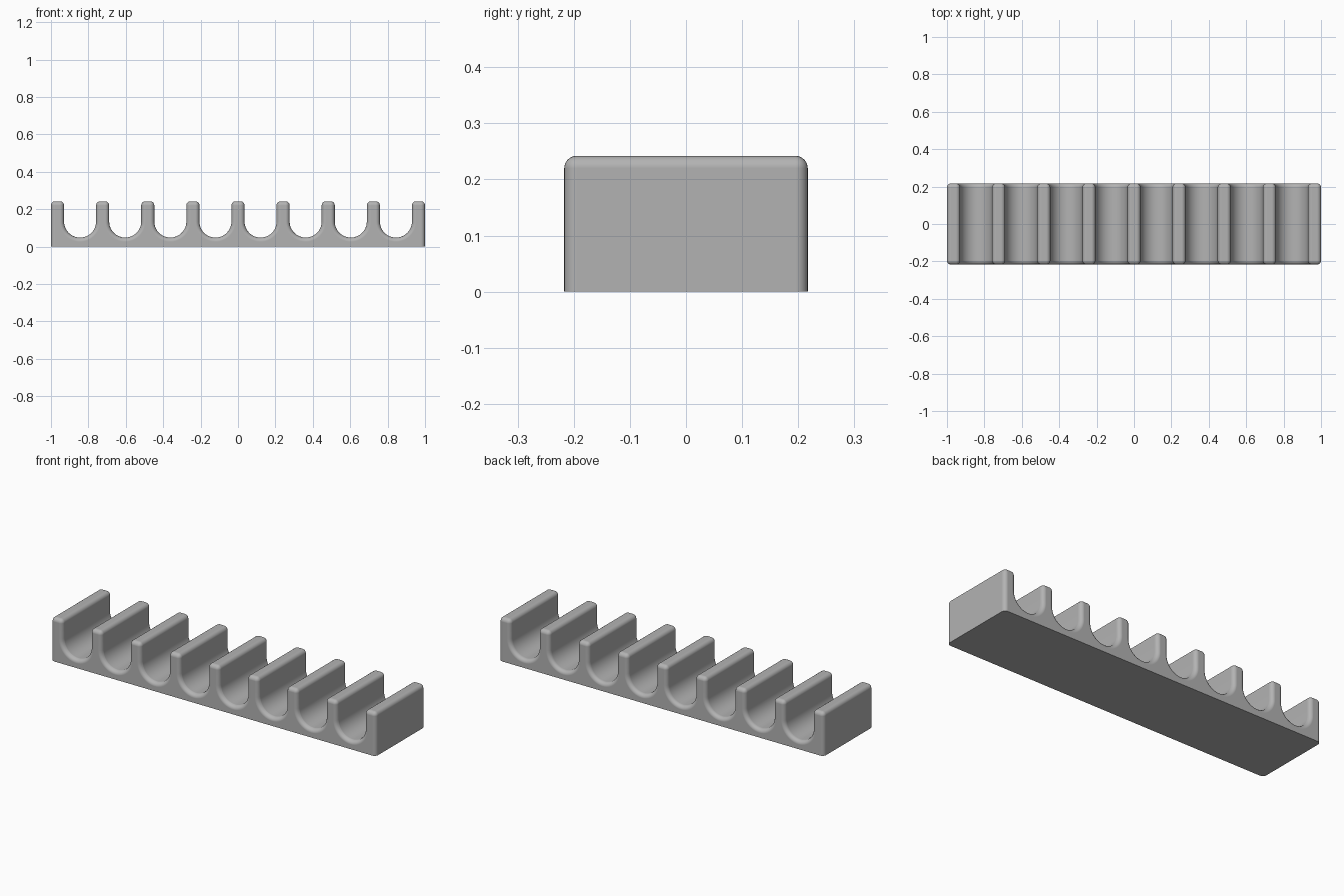
import bpy, bmesh, math

if "Cube" in bpy.data.objects:
    bpy.data.objects.remove(bpy.data.objects["Cube"])

SLOTS, RIB, HEIGHT, HALF_DEPTH = 8, 0.07, 0.242, 0.217
FLOOR, FILLET, ARC = 0.048, 0.022, 24
PITCH = (2 - RIB) / SLOTS
R = (PITCH - RIB) / 2          # slot radius

# Comb profile: flat base, ribs with round-bottomed slots between them
profile = [(1, 0), (-1, 0), (-1, HEIGHT)]
for i in range(SLOTS):
    cx = -1 + RIB / 2 + PITCH * (i + 0.5)
    profile.append((cx - R, HEIGHT))
    for k in range(ARC + 1):
        a = math.pi * (1 + k / ARC)
        profile.append((cx + R * math.cos(a), FLOOR + R + R * math.sin(a)))
    profile.append((cx + R, HEIGHT))
profile.append((1, HEIGHT))

# Extrude the profile front to back
bm = bmesh.new()
face = bm.faces.new([bm.verts.new((x, -HALF_DEPTH, z)) for x, z in profile])
ext = bmesh.ops.extrude_face_region(bm, geom=[face], use_keep_orig=True)
for v in ext["geom"]:
    if isinstance(v, bmesh.types.BMVert):
        v.co.y = HALF_DEPTH
bmesh.ops.recalc_face_normals(bm, faces=bm.faces)

# Round every sharp edge except those around the base
weight = bm.edges.layers.float.new("bevel_weight_edge")
for e in bm.edges:
    on_base = all(v.co.z < 1e-4 for v in e.verts)
    if not on_base and e.calc_face_angle(0) > math.radians(30):
        e[weight] = 1.0

mesh = bpy.data.meshes.new("slotted_holder")
bm.to_mesh(mesh)
bm.free()
holder = bpy.data.objects.new("slotted_holder", mesh)
bpy.context.collection.objects.link(holder)

grey = bpy.data.materials.new("grey")
grey.diffuse_color = (0.45, 0.45, 0.45, 1)
grey.use_nodes = True
grey.node_tree.nodes["Principled BSDF"].inputs["Base Color"].default_value = grey.diffuse_color
mesh.materials.append(grey)

bpy.context.view_layer.objects.active = holder
holder.select_set(True)
bpy.ops.object.shade_smooth_by_angle(angle=math.radians(35))

# Edge fillets
bevel = holder.modifiers.new("fillet", "BEVEL")
bevel.limit_method = "WEIGHT"
bevel.width = FILLET
bevel.segments = 6
bevel.use_clamp_overlap = False
bevel.harden_normals = True
